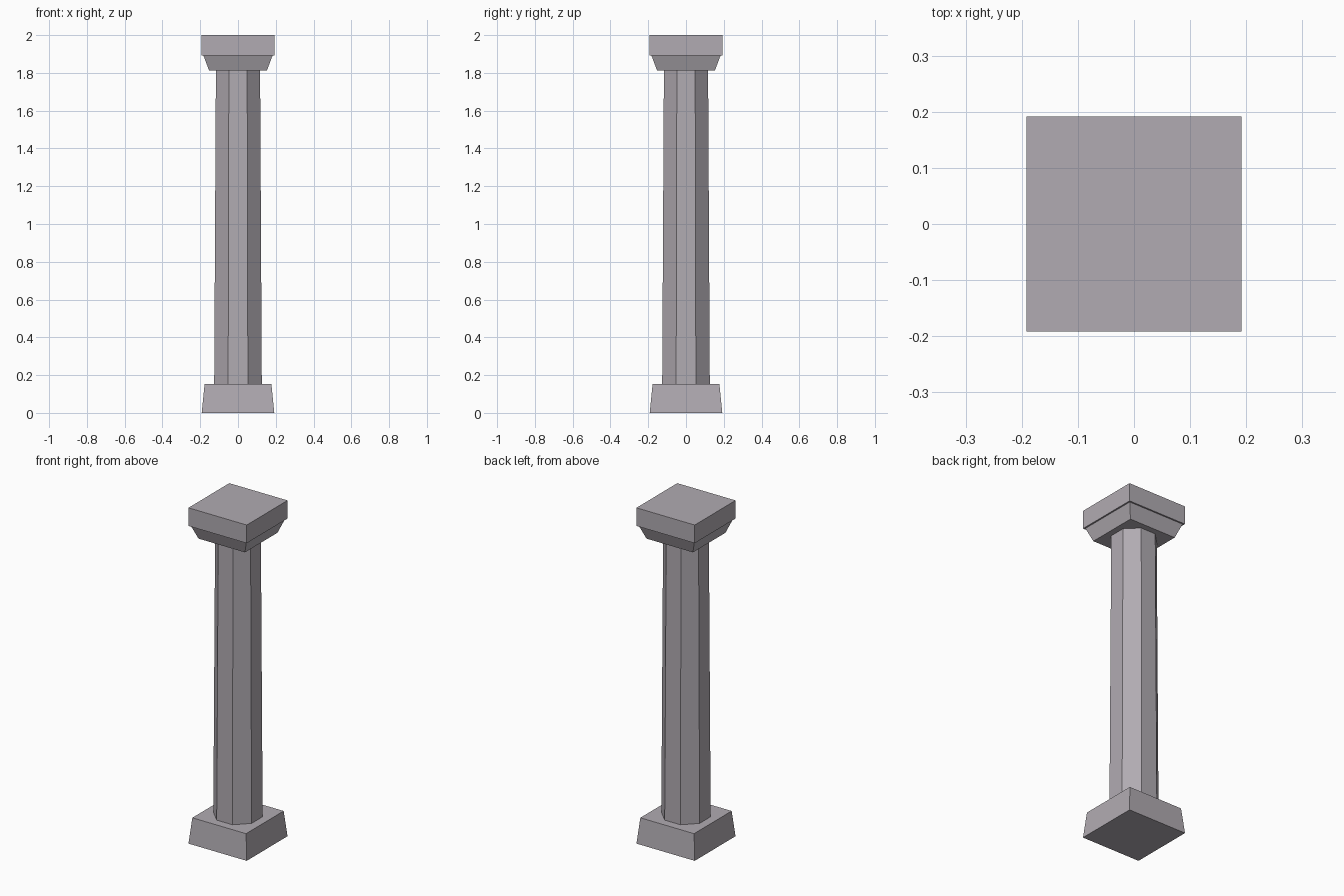
import bpy, bmesh, math

if "Cube" in bpy.data.objects:
    bpy.data.objects.remove(bpy.data.objects["Cube"])

stone = bpy.data.materials.new("grey stone")
stone.diffuse_color = (0.44, 0.41, 0.445, 1.0)
stone.use_nodes = True
stone.node_tree.nodes["Principled BSDF"].inputs["Base Color"].default_value = stone.diffuse_color


def tapered_prism(name, sides, half_bottom, half_top, z0, z1):
    """Regular prism with flat sides facing the axes; half widths are to the flats."""
    bm = bmesh.new()
    k = 1 / math.cos(math.pi / sides)
    rings = []
    for half, z in ((half_bottom, z0), (half_top, z1)):
        angles = [2 * math.pi * (i + 0.5) / sides for i in range(sides)]
        rings.append([bm.verts.new((half * k * math.cos(a), half * k * math.sin(a), z))
                      for a in angles])
    low, high = rings
    bm.faces.new(low[::-1])
    bm.faces.new(high)
    for i in range(sides):
        j = (i + 1) % sides
        bm.faces.new((low[i], low[j], high[j], high[i]))
    mesh = bpy.data.meshes.new(name)
    bm.to_mesh(mesh)
    bm.free()
    mesh.materials.append(stone)
    obj = bpy.data.objects.new(name, mesh)
    bpy.context.collection.objects.link(obj)
    return obj


# Square plinth, narrowing upwards
tapered_prism("base", 4, 0.192, 0.177, 0.0, 0.152)
# Eight-sided shaft with a slight taper
tapered_prism("shaft", 8, 0.126, 0.117, 0.152, 1.812)
# Flared capital and the slab on top
tapered_prism("capital", 4, 0.153, 0.183, 1.812, 1.892)
tapered_prism("top_slab", 4, 0.192, 0.192, 1.892, 2.0)
